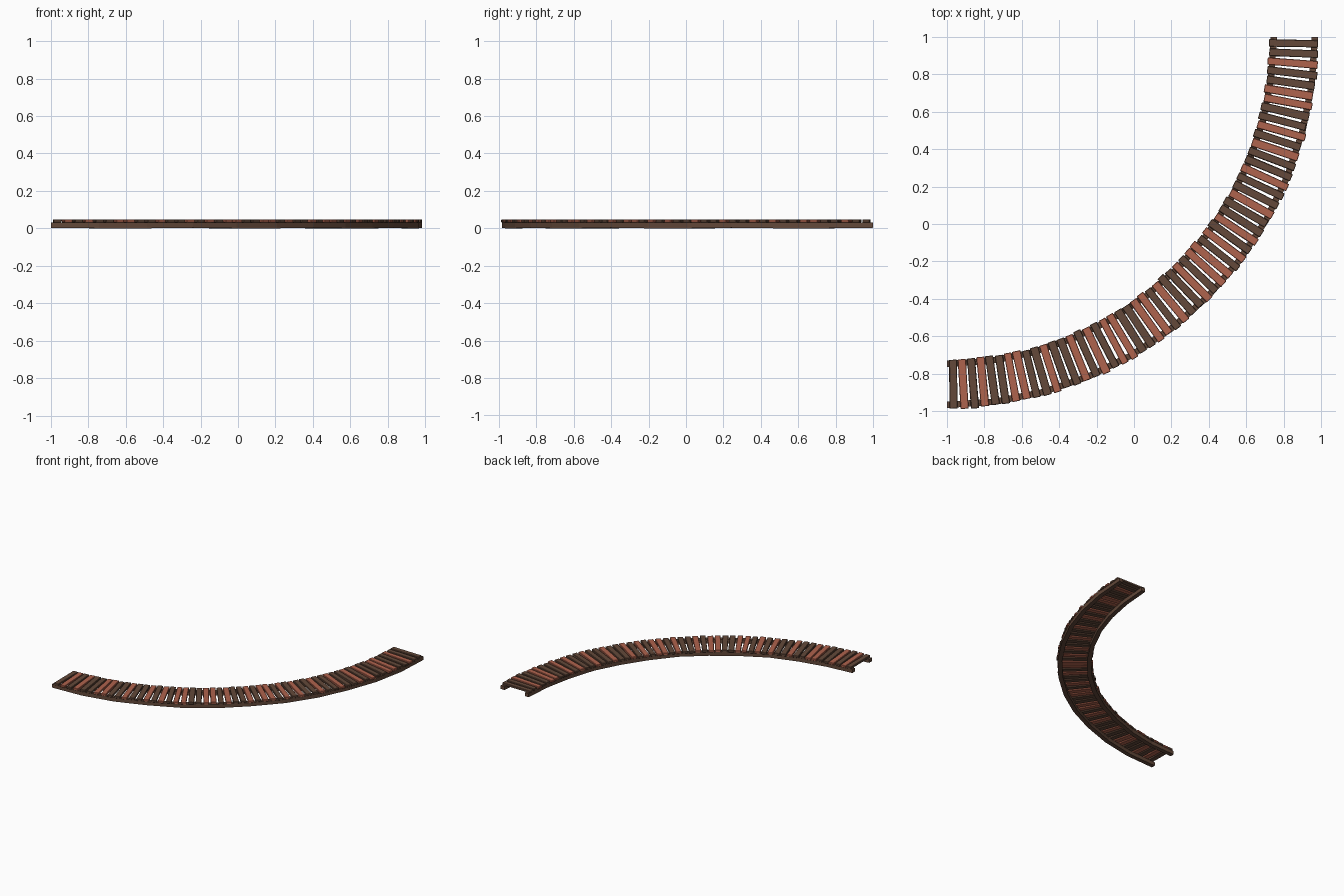
import bpy, bmesh, math, random
from mathutils import Vector, Matrix

if "Cube" in bpy.data.objects:
    bpy.data.objects.remove(bpy.data.objects["Cube"])

random.seed(4)
CX, CY = -1.0, 1.0          # centre of the quarter-circle bend


def material(name, rgb):
    m = bpy.data.materials.new(name)
    m.diffuse_color = (*rgb, 1)
    m.use_nodes = True
    m.node_tree.nodes["Principled BSDF"].inputs["Base Color"].default_value = m.diffuse_color
    return m


DARK = material("dark_wood", (0.125, 0.066, 0.042))
RED = material("red_wood", (0.43, 0.125, 0.075))


def finish(bm, name, mat):
    bmesh.ops.recalc_face_normals(bm, faces=bm.faces[:])
    me = bpy.data.meshes.new(name)
    bm.to_mesh(me)
    bm.free()
    me.materials.append(mat)
    ob = bpy.data.objects.new(name, me)
    bpy.context.collection.objects.link(ob)
    return ob


def arc(r, a):
    return Vector((CX + r * math.cos(a), CY + r * math.sin(a), 0))


# Rails: rectangular section swept along a faceted quarter circle
def rail(name, r, width, z0, z1, segs=12):
    bm = bmesh.new()
    rings = []
    for i in range(segs + 1):
        a = -math.pi / 2 * i / segs
        lift = 0.0 if i % 3 else 0.003
        ring = []
        for dr, z in ((-1, z0 + lift), (1, z0 + lift), (1, z1), (-1, z1)):
            p = arc(r + dr * width / 2, a)
            ring.append(bm.verts.new((p.x, p.y, z)))
        rings.append(ring)
    for a, b in zip(rings, rings[1:]):
        for k in range(4):
            bm.faces.new((a[k], a[(k + 1) % 4], b[(k + 1) % 4], b[k]))
    bm.faces.new(rings[0])
    bm.faces.new(rings[-1])
    return finish(bm, name, DARK)


rail("inner_rail", 1.747, 0.034, 0.0, 0.032)
rail("outer_rail", 1.966, 0.034, 0.0, 0.032)


# Planks: chamfered boards laid radially with slight hand-made variation
def plank(name, a, mat):
    length = 0.264 + random.uniform(-0.006, 0.006)
    width = 0.042 + random.uniform(-0.003, 0.002)
    bm = bmesh.new()
    bmesh.ops.create_cube(bm, size=1)
    bmesh.ops.scale(bm, vec=(length, width, 0.017), verts=bm.verts[:])
    for v in bm.verts:
        v.co.y += random.uniform(-0.0015, 0.0015)
    bmesh.ops.bevel(bm, geom=bm.edges[:], offset=0.0025, segments=1,
                    affect='EDGES', profile=0.5)
    ob = finish(bm, name, mat)
    p = arc(1.852 + random.uniform(-0.005, 0.005), a)
    p.z = 0.0395
    ob.matrix_world = (Matrix.Translation(p)
                       @ Matrix.Rotation(a + random.uniform(-0.012, 0.012), 4, 'Z'))


# Colour order from the back end (D dark, R red)
ORDER = "DDRDDRRDDRDRDDRDDRDDRDRDRRDRDDRDRRDDRRDRDRDDRDDRRDDRDRD"
n = len(ORDER)
start = 0.035 / 1.85
step = (math.pi / 2 - 2 * start) / (n - 1)
for i, c in enumerate(ORDER):
    plank(f"plank_{i + 1}", -(start + i * step), RED if c == "R" else DARK)
